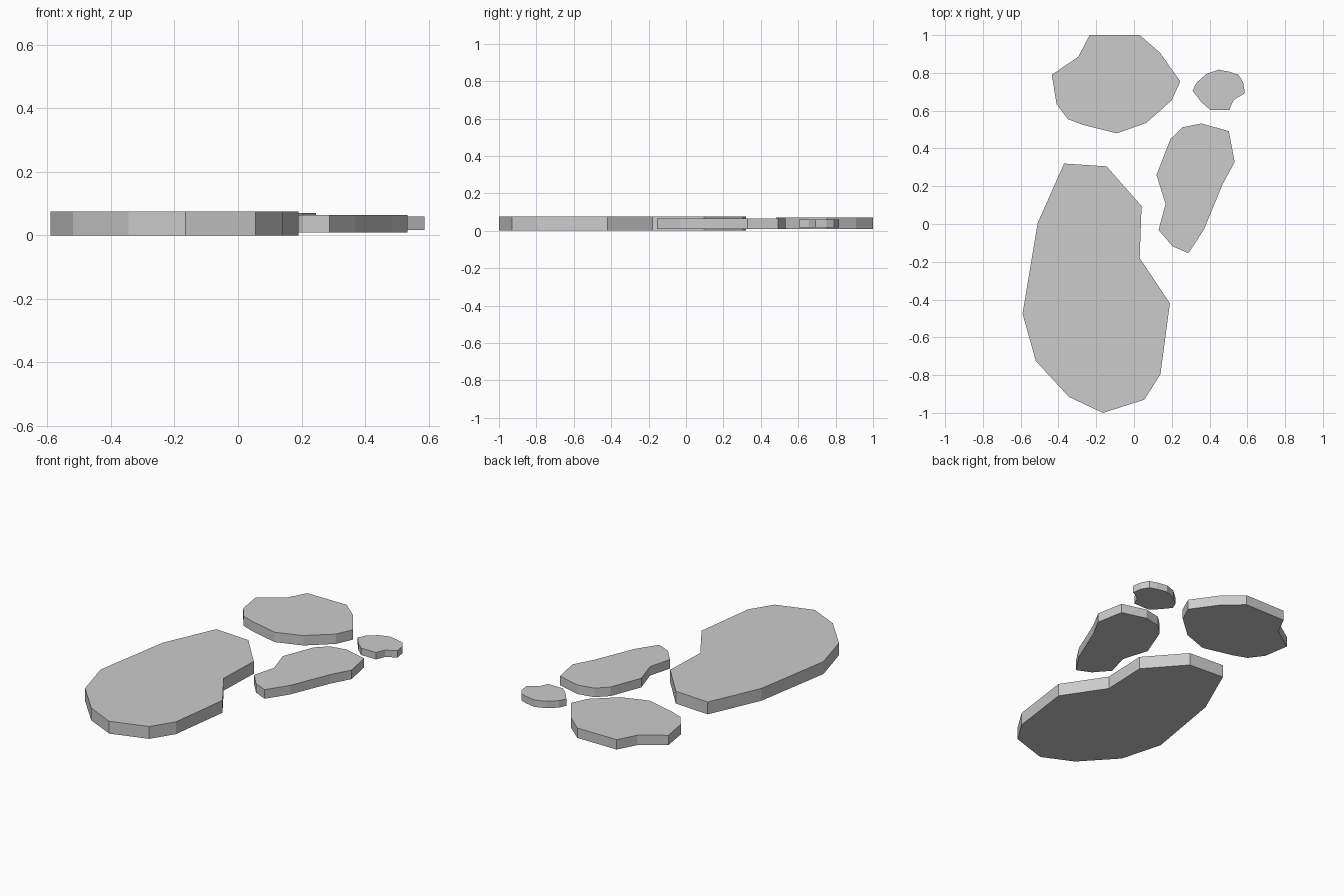
import bpy, bmesh


def slab(name, outline, z0, z1):
    """Extrude a flat outline (x, y) from z0 to z1."""
    bm = bmesh.new()
    face = bm.faces.new([bm.verts.new((x, y, z0)) for x, y in outline])
    top = bmesh.ops.extrude_face_region(bm, geom=[face], use_keep_orig=True)
    verts = [g for g in top["geom"] if isinstance(g, bmesh.types.BMVert)]
    bmesh.ops.translate(bm, verts=verts, vec=(0, 0, z1 - z0))
    bmesh.ops.recalc_face_normals(bm, faces=bm.faces)
    mesh = bpy.data.meshes.new(name)
    bm.to_mesh(mesh)
    bm.free()
    obj = bpy.data.objects.new(name, mesh)
    bpy.context.collection.objects.link(obj)
    return obj


# Largest, kidney-shaped stone
slab("large_stone", [
    (-0.37, 0.32), (-0.145, 0.305), (0.04, 0.095), (0.03, -0.18),
    (0.19, -0.42), (0.14, -0.795), (0.055, -0.93), (-0.165, -1.0),
    (-0.345, -0.915), (-0.52, -0.725), (-0.59, -0.475), (-0.51, 0.005)], 0.0, 0.075)

# Rounded stone at the back
slab("back_stone", [
    (-0.235, 1.0), (0.03, 1.0), (0.135, 0.91), (0.245, 0.755),
    (0.2, 0.655), (0.065, 0.535), (-0.09, 0.48), (-0.27, 0.525),
    (-0.35, 0.555), (-0.41, 0.635), (-0.435, 0.79), (-0.295, 0.885)], 0.01, 0.07)

# Long stone on the right
slab("long_stone", [
    (0.357, 0.532), (0.502, 0.492), (0.533, 0.328), (0.47, 0.212),
    (0.37, -0.03), (0.288, -0.155), (0.204, -0.118), (0.13, -0.032),
    (0.167, 0.106), (0.119, 0.259), (0.193, 0.45), (0.257, 0.512)], 0.01, 0.065)

# Pebble at the back right
slab("small_stone", [
    (0.31, 0.705), (0.33, 0.747), (0.385, 0.795), (0.447, 0.817),
    (0.51, 0.805), (0.553, 0.79), (0.578, 0.75), (0.587, 0.693),
    (0.527, 0.656), (0.504, 0.603), (0.405, 0.603), (0.357, 0.645)], 0.017, 0.059)
